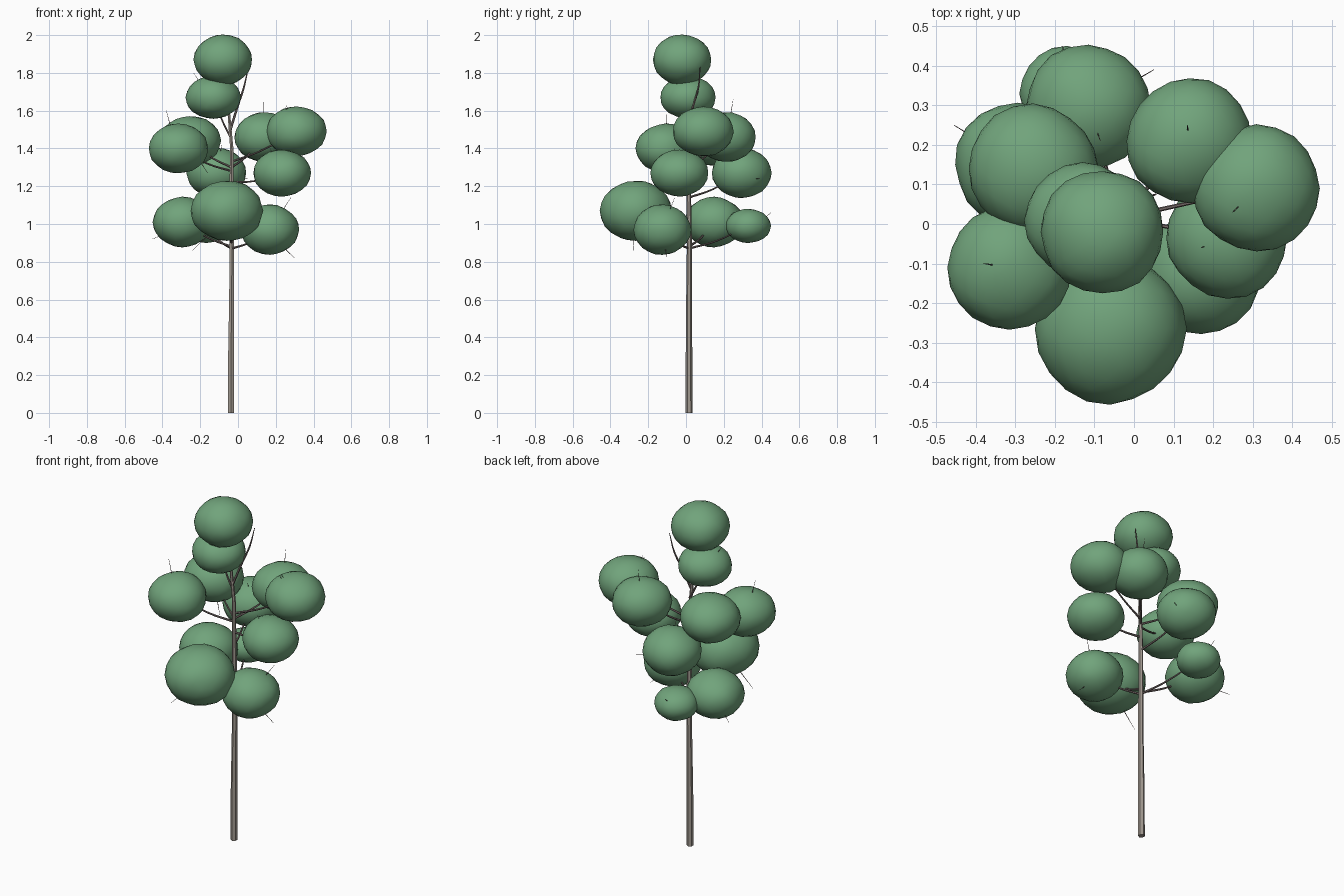
import bpy, bmesh, math, random
from mathutils import Vector

if "Cube" in bpy.data.objects:
    bpy.data.objects.remove(bpy.data.objects["Cube"])

random.seed(4)


def material(name, rgb):
    m = bpy.data.materials.new(name)
    m.diffuse_color = (*rgb, 1)
    m.use_nodes = True
    m.node_tree.nodes["Principled BSDF"].inputs["Base Color"].default_value = m.diffuse_color
    return m


LEAF = material("leaf green", (0.165, 0.37, 0.20))
BARK = material("grey bark", (0.36, 0.32, 0.28))
TWIG = material("dark twig", (0.19, 0.15, 0.145))


def tube(name, points, mat, smooth_path=False):
    """Tapered six-sided tube through (x, y, z, radius) points."""
    cu = bpy.data.curves.new(name, 'CURVE')
    cu.dimensions = '3D'
    cu.bevel_depth = 1.0
    cu.bevel_resolution = 1
    cu.use_fill_caps = True
    cu.resolution_u = 4
    sp = cu.splines.new('BEZIER' if smooth_path else 'POLY')
    pts = sp.bezier_points if smooth_path else sp.points
    pts.add(len(points) - 1)
    for p, (x, y, z, r) in zip(pts, points):
        p.co = (x, y, z) if smooth_path else (x, y, z, 1)
        p.radius = r
        if smooth_path:
            p.handle_left_type = p.handle_right_type = 'AUTO'
    ob = bpy.data.objects.new(name, cu)
    bpy.context.collection.objects.link(ob)
    cu.materials.append(mat)
    bpy.ops.object.select_all(action='DESELECT')
    ob.select_set(True)
    bpy.context.view_layer.objects.active = ob
    bpy.ops.object.convert(target='MESH')
    bpy.ops.object.shade_smooth_by_angle(angle=math.radians(30))


def leaf_clump(name, centre, r, rz):
    """Flattened, gently uneven ball of foliage."""
    me = bpy.data.meshes.new(name)
    bm = bmesh.new()
    bmesh.ops.create_icosphere(bm, subdivisions=3, radius=1)
    a, b = random.uniform(0, 6), random.uniform(0, 6)
    for v in bm.verts:
        x, y, z = v.co
        k = 1.015 + 0.02 * math.sin(3 * x + a) * math.cos(3 * y + b) \
            + random.uniform(-0.012, 0.012)
        v.co = Vector((x * r, y * r, z * rz)) * k
    for f in bm.faces:
        f.smooth = True
    bm.to_mesh(me)
    bm.free()
    me.materials.append(LEAF)
    ob = bpy.data.objects.new(name, me)
    ob.location = centre
    bpy.context.collection.objects.link(ob)


# trunk: thick foot, slim stem, bending leader at the top
tube("trunk", [(-0.038, 0.016, 0, 0.0185), (-0.037, 0.016, 0.3, 0.0175),
               (-0.034, 0.016, 0.6, 0.015), (-0.032, 0.018, 0.88, 0.0135),
               (-0.035, 0.015, 1.15, 0.012), (-0.033, 0.01, 1.4, 0.010),
               (-0.048, 0.005, 1.58, 0.008), (-0.09, -0.01, 1.85, 0.004)], BARK)
tube("leader_shoot", [(-0.04, 0.008, 1.50, 0.007), (0.0, 0.04, 1.63, 0.006),
                      (0.03, 0.065, 1.72, 0.005), (0.055, 0.075, 1.83, 0.002)],
     TWIG, True)

# clumps: centre, radius, half height, branch start height, twig tip
clumps = [
    ((-0.08, -0.02, 1.87), 0.155, 0.13, None, None),
    ((-0.13, 0.01, 1.67), 0.142, 0.112, 1.45, (-0.235, 0.0, 1.80)),
    ((0.31, 0.09, 1.49), 0.157, 0.13, 1.33, (0.25, 0.03, 1.62)),
    ((0.14, 0.21, 1.46), 0.156, 0.13, 1.30, (0.135, 0.25, 1.66)),
    ((0.235, -0.035, 1.27), 0.15, 0.123, 1.22, (0.17, -0.06, 1.40)),
    ((-0.315, -0.11, 1.40), 0.154, 0.13, 1.28, (-0.38, -0.10, 1.60)),
    ((-0.255, 0.14, 1.44), 0.160, 0.13, 1.30, (-0.16, 0.06, 1.27)),
    ((-0.115, 0.295, 1.27), 0.156, 0.13, 1.14, (0.05, 0.39, 1.24)),
    ((-0.06, -0.265, 1.07), 0.186, 0.158, 0.90, (-0.24, -0.28, 0.86)),
    ((0.17, -0.125, 0.97), 0.152, 0.13, 0.87, (0.30, -0.10, 0.82)),
    ((-0.295, 0.15, 1.01), 0.156, 0.13, 0.88, (-0.455, 0.25, 0.92)),
    ((-0.17, 0.33, 0.99), 0.116, 0.09, 0.87, (-0.18, 0.45, 1.06)),
]
for i, (c, r, rz, start, tip) in enumerate(clumps, 1):
    leaf_clump(f"leaf_clump_{i}", c, r, rz)
    if start is None:
        continue
    a, end = Vector((-0.034, 0.015, start)), Vector(c)
    mid = a.lerp(end, 0.45)
    mid.z -= 0.015
    # branch from the trunk into the clump
    tube(f"branch_{i}", [(*a, 0.0065), (*mid, 0.005), (*end, 0.003)], TWIG, True)
    # thin twig poking out of the clump
    t = Vector(tip)
    bend = end.lerp(t, 0.5) + Vector((0, 0, -0.012))
    tube(f"twig_{i}", [(*end, 0.003), (*bend, 0.0025), (*t, 0.0008)], TWIG, True)

# extra twig tips on the lower and upper clumps
for i, (s, t) in enumerate([((0.17, -0.125, 0.97), (0.28, -0.06, 1.14)),
                            ((-0.115, 0.295, 1.27), (-0.085, 0.21, 1.42)),
                            ((0.31, 0.09, 1.49), (0.255, 0.035, 1.63))], 1):
    tube(f"side_twig_{i}", [(*s, 0.003), (*t, 0.0008)], TWIG)
